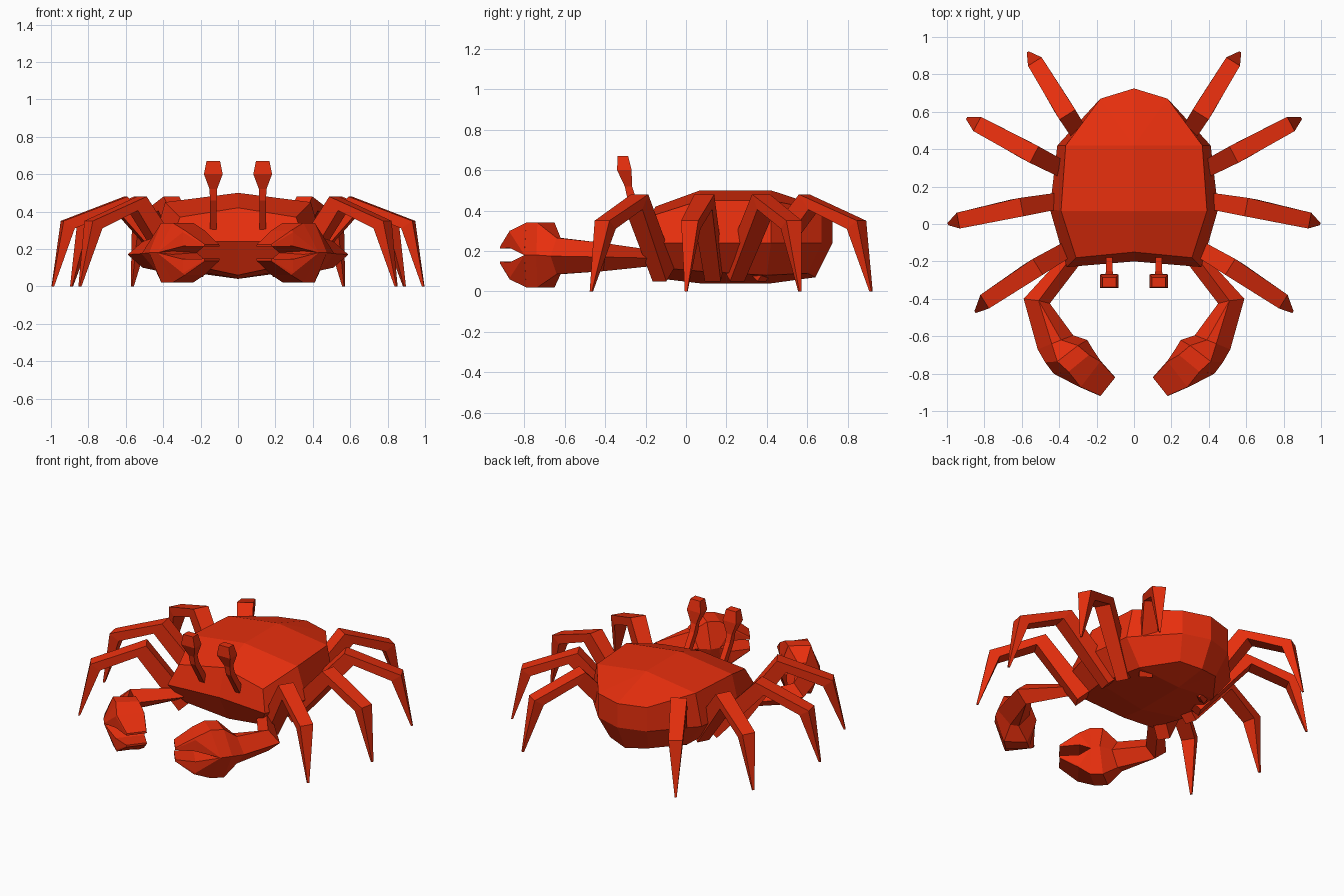
import bpy, bmesh
from mathutils import Vector

if "Cube" in bpy.data.objects:
    bpy.data.objects.remove(bpy.data.objects["Cube"])

red = bpy.data.materials.new("crab_red")
red.diffuse_color = (0.80, 0.028, 0.004, 1)
red.use_nodes = True
red.node_tree.nodes["Principled BSDF"].inputs["Base Color"].default_value = red.diffuse_color


def finish(bm, name):
    """Close, clean and place a part with flat faces."""
    bmesh.ops.remove_doubles(bm, verts=bm.verts, dist=0.0005)
    bmesh.ops.recalc_face_normals(bm, faces=bm.faces)
    mesh = bpy.data.meshes.new(name)
    bm.to_mesh(mesh)
    bm.free()
    mesh.materials.append(red)
    ob = bpy.data.objects.new(name, mesh)
    bpy.context.collection.objects.link(ob)
    return ob


def loft(name, rings, side=1):
    """Skin a row of equal rings and cap both ends."""
    bm = bmesh.new()
    rows = [[bm.verts.new((p[0] * side, p[1], p[2])) for p in r] for r in rings]
    n = len(rows[0])
    for a, b in zip(rows, rows[1:]):
        for i in range(n):
            j = (i + 1) % n
            bm.faces.new((a[i], a[j], b[j], b[i]))
    bm.faces.new(rows[0])
    bm.faces.new(rows[-1])
    return finish(bm, name)


# Shell: half sections (top centre, upper edge, rim, lower edge, bottom centre)
half = [
    [(0, -.15, .42), (.31, -.18, .37), (.36, -.23, .24), (.28, -.16, .12), (0, -.10, .06)],
    [(0, .07, .50), (.39, .07, .45), (.45, .08, .24), (.33, .07, .10), (0, .07, .04)],
    [(0, .42, .50), (.365, .42, .45), (.41, .42, .24), (.29, .40, .08), (0, .42, .04)],
    [(0, .725, .40), (.18, .67, .40), (.18, .67, .24), (.14, .60, .09), (0, .64, .07)],
]
bm = bmesh.new()
for s in (-1, 1):
    rows = [[bm.verts.new((x * s, y, z)) for x, y, z in r] for r in half]
    for a, b in zip(rows, rows[1:]):
        for i in range(4):
            if a is rows[2] and i in (0, 3):      # fan the tail top and belly
                bm.faces.new((a[i], a[i + 1], b[i + 1]) if i == 0 else (a[i], a[i + 1], b[i]))
                bm.faces.new((a[i], b[i + 1], b[i]) if i == 0 else (a[i + 1], b[i + 1], b[i]))
            else:
                bm.faces.new((a[i], a[i + 1], b[i + 1], b[i]))
    # face plate and tail plate
    f, t = rows[0], rows[3]
    m = bm.verts.new((0, -.20, .24))
    bm.faces.new((f[0], f[1], f[2], m))
    bm.faces.new((m, f[2], f[3], f[4]))
    m = bm.verts.new((0, .725, .24))
    bm.faces.new((t[0], t[1], t[2], m))
    bm.faces.new((m, t[2], t[3], t[4]))
finish(bm, "shell")


# Walking legs: base, knee, ankle and tip seen from above
legs = [
    [(.31, -.11), (.54, -.245), (.79, -.41), (.845, -.468)],
    [(.30, .14), (.63, .085), (.93, .02), (.99, .001)],
    [(.27, .235), (.56, .385), (.83, .53), (.89, .563)],
    [(.20, .34), (.372, .61), (.525, .86), (.565, .915)],
]
# (upper radial shift, upper z, lower radial shift, lower z, half width)
cuts = [(-.04, .12, .04, .05, .04), (-.03, .48, .025, .405, .05),
        (.01, .35, -.05, .31, .043), (.006, 0, -.006, 0, .006)]


def leg(name, pts, side):
    d = (Vector(pts[2]) - Vector(pts[0])).normalized()
    n = Vector((-d.y, d.x))
    rings = []
    for p, (ru, zu, rl, zl, w) in zip(pts, cuts):
        up, lo = Vector(p) + d * ru, Vector(p) + d * rl
        rings.append([(*(up + n * w), zu), (*(up - n * w), zu),
                      (*(lo - n * w), zl), (*(lo + n * w), zl)])
    loft(name, rings, side)


# Claw arm: six-sided rings (outer, top outer, top inner, inner, half height)
Z = .18
arm = [((.38, -.17), (.33, -.17), (.33, -.17), (.27, -.19), .04, .165),
       ((.59, -.40), (.51, -.41), (.51, -.41), (.45, -.425), .07, .17),
       ((.515, -.67), (.44, -.64), (.39, -.62), (.325, -.595), .09, .175),
       ((.475, -.74), (.41, -.735), (.30, -.65), (.25, -.62), .16, Z),
       ((.43, -.80), (.35, -.79), (.24, -.70), (.22, -.67), .16, Z)]


def hexagon(o, a, b, i, h, z):
    return [(*o, z), (*a, z + h), (*b, z + h), (*i, z), (*b, z - h), (*a, z - h)]


# Pincer: (outer, top outer, top inner, inner, biting z, side z, top z)
jaw = [((.43, -.80), (.35, -.79), (.24, -.70), (.22, -.67), 0, .002, .16),
       ((.295, -.87), (.285, -.872), (.18, -.735), (.18, -.73), .035, .11, .12),
       ((.18, -.92), (.178, -.918), (.102, -.822), (.10, -.82), .032, .04, .045)]


def pincer(name, side, up):
    loft(name, [[(*o, Z + up * z0), (*o, Z + up * z1), (*a, Z + up * z2),
                 (*b, Z + up * z2), (*i, Z + up * z1), (*i, Z + up * z0)]
                for o, a, b, i, z0, z1, z2 in jaw], side)


# Eyes: (y, z, half width, half depth) up the stalk and over the head
stalk = [(-.17, .30, .018, .02), (-.27, .46, .018, .02), (-.285, .52, .02, .018),
         (-.305, .60, .05, .036), (-.312, .67, .036, .026)]


def eye(name, side):
    loft(name, [[(.132 - w, y - d, z), (.132 + w, y - d, z),
                 (.132 + w, y + d, z + .01 * (z < .5)), (.132 - w, y + d, z + .01 * (z < .5))]
                for y, z, w, d in stalk], side)


for side, tag in ((1, "right"), (-1, "left")):
    for k, pts in enumerate(legs):
        leg(f"leg_{k + 1}_{tag}", pts, side)
    loft(f"claw_arm_{tag}", [hexagon(*r) for r in arm], side)
    pincer(f"upper_pincer_{tag}", side, 1)
    pincer(f"lower_pincer_{tag}", side, -1)
    eye(f"eye_{tag}", side)
